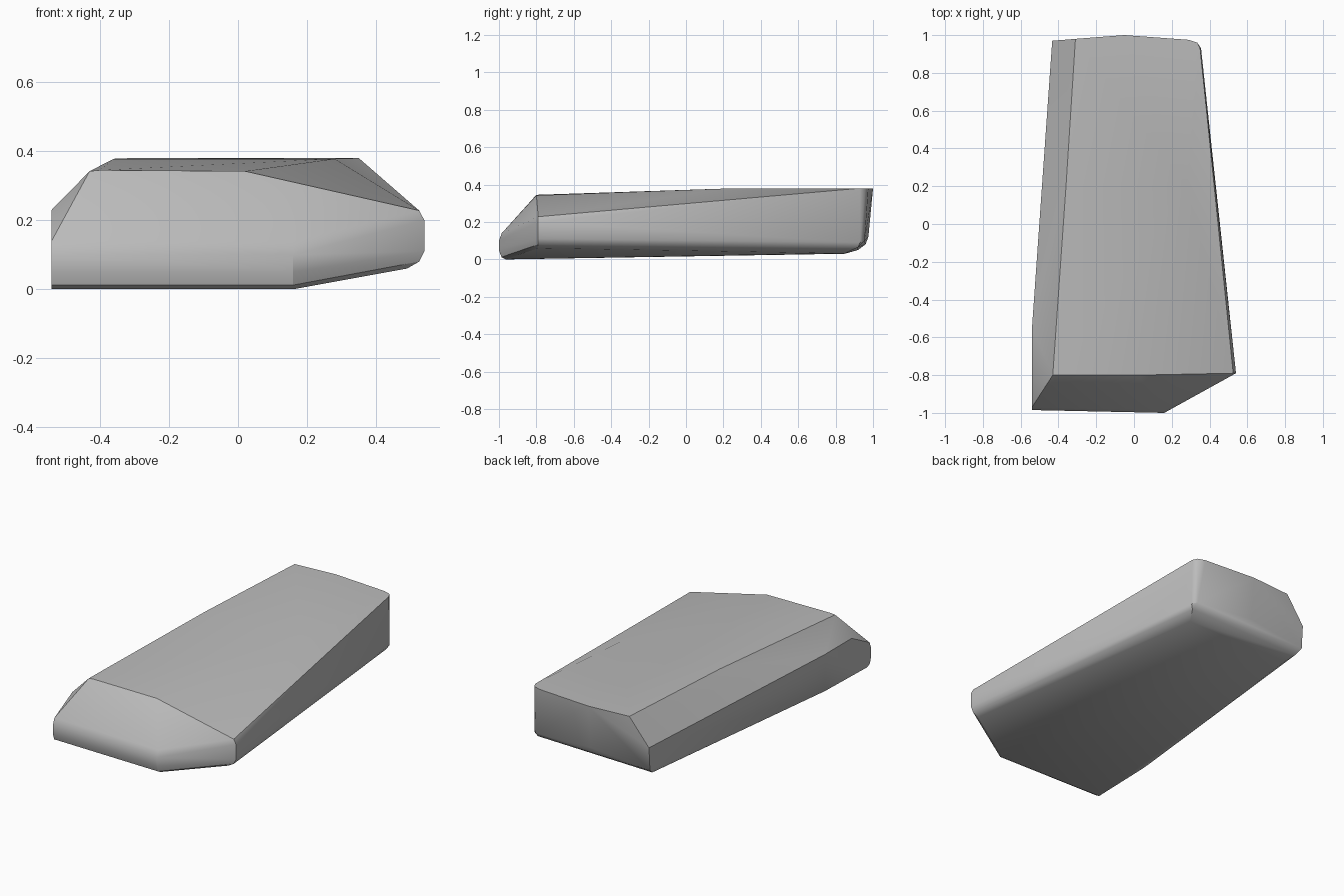
import bpy, bmesh
from math import radians

if "Cube" in bpy.data.objects:
    bpy.data.objects.remove(bpy.data.objects["Cube"], do_unlink=True)

stone = bpy.data.materials.new("stone_grey")
stone.use_nodes = True
grey = (0.5, 0.5, 0.5, 1)
stone.diffuse_color = grey
stone.node_tree.nodes["Principled BSDF"].inputs["Base Color"].default_value = grey

points = []

# Rounded nose: one (set-back, height) profile at both ends of the front edge
nose = [(0.035, 0), (0.013, 0.012), (0, 0.05), (0, 0.1), (0.015, 0.14)]
for x, y in ((-0.54, -0.985), (0.16, -1.0)):
    points += [(x, y + back, z) for back, z in nose]

# Rounded right-hand corner of the nose
for inset, z in ((0.05, 0.06), (0.015, 0.08), (0, 0.11), (0, 0.2), (0.015, 0.228)):
    points.append((0.54 - inset, -0.79, z))

# Sloping front lip of the top and the flat rear of the top
points += [(-0.43, -0.8, 0.342), (0.02, -0.8, 0.342), (-0.4, -0.8, 0.345),
           (-0.36, 0.2, 0.378), (0.28, 0.2, 0.378)]
points += [(-0.31, 0.98, 0.38), (-0.05, 1.0, 0.38),
           (0.29, 0.975, 0.38), (0.335, 0.96, 0.38), (0.35, 0.93, 0.38)]

# Straight left side below the chamfer
points += [(-0.54, -0.8, 0.23), (-0.54, -0.55, 0.23), (-0.54, -0.55, 0.01)]
points += [(-0.433, 0.97, 0.22), (-0.433, 0.96, 0.08), (-0.42, 0.92, 0.05)]

# Rear lower edge, rounded under
points += [(-0.05, 0.975, 0.12), (0.33, 0.955, 0.1), (0.355, 0.93, 0.09),
           (0.34, 0.92, 0.065), (0.3, 0.85, 0.032), (-0.4, 0.85, 0.03)]

# Slab body from the hull of the corner points
bm = bmesh.new()
for p in points:
    bm.verts.new(p)
hull = bmesh.ops.convex_hull(bm, input=bm.verts)
loose = [v for v in bm.verts if not v.link_faces]
bmesh.ops.delete(bm, geom=loose, context="VERTS")
bmesh.ops.dissolve_limit(bm, angle_limit=radians(0.5), verts=bm.verts, edges=bm.edges)
bmesh.ops.recalc_face_normals(bm, faces=bm.faces)
mesh = bpy.data.meshes.new("stone_slab")
bm.to_mesh(mesh)
bm.free()
slab = bpy.data.objects.new("stone_slab", mesh)
bpy.context.collection.objects.link(slab)
mesh.materials.append(stone)

# Soft facets with crisp main edges
bpy.ops.object.select_all(action="DESELECT")
slab.select_set(True)
bpy.context.view_layer.objects.active = slab
bpy.ops.object.shade_smooth_by_angle(angle=radians(30))
